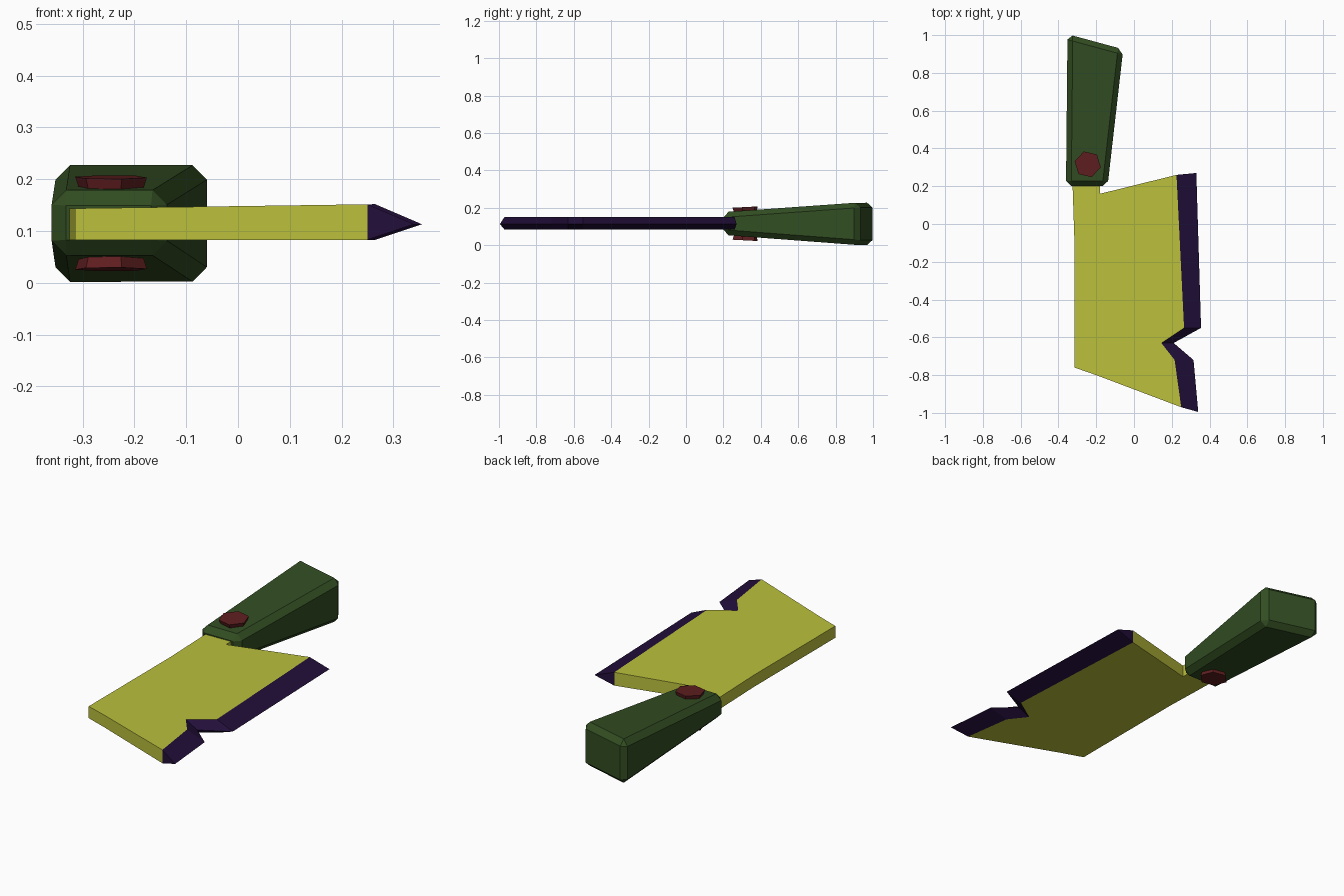
import bpy, bmesh
from math import radians
from mathutils import Matrix, Vector

cube = bpy.data.objects.get("Cube")
if cube:
    bpy.data.objects.remove(cube, do_unlink=True)


def material(name, rgb):
    mat = bpy.data.materials.new(name)
    mat.use_nodes = True
    mat.diffuse_color = (*rgb, 1)
    mat.node_tree.nodes["Principled BSDF"].inputs["Base Color"].default_value = (*rgb, 1)
    return mat


def finish(name, bm, *mats):
    bmesh.ops.recalc_face_normals(bm, faces=bm.faces)
    mesh = bpy.data.meshes.new(name)
    bm.to_mesh(mesh)
    bm.free()
    for mat in mats:
        mesh.materials.append(mat)
    obj = bpy.data.objects.new(name, mesh)
    bpy.context.collection.objects.link(obj)
    return obj


yellow = material("yellow blade", (0.50, 0.53, 0.045))
purple = material("dark purple edge", (0.016, 0.0045, 0.042))
green = material("dark green grip", (0.032, 0.075, 0.016))
red = material("dark red rivet", (0.115, 0.013, 0.014))

# Blade: flat plate with a tang, plus a ground edge following the notch
body = [(-0.18, 0.16), (-0.18, 0.34), (-0.325, 0.34), (-0.325, 0.2),
        (-0.315, -0.1), (-0.315, -0.76), (-0.2, -0.8)]
ground = [(0.25, -0.97), (0.215, -0.72), (0.145, -0.63), (0.265, -0.55), (0.225, 0.26)]
sharp = [(0.34, -0.995), (0.315, -0.72), (0.21, -0.63), (0.355, -0.55), (0.33, 0.27)]

bm = bmesh.new()
outline = body + ground
top = [bm.verts.new((x, y, 0.148 + 0.014 * x)) for x, y in outline]
low = [bm.verts.new((x, y, 0.083)) for x, y in outline]
tip = [bm.verts.new((x, y, 0.113)) for x, y in sharp]
bm.faces.new(top)
bm.faces.new(low)
first, count = len(body), len(outline)
for i in range(count):
    j = (i + 1) % count
    if first <= i < count - 1:
        k = i - first
        for side in (top, low):
            bm.faces.new((side[i], side[j], tip[k + 1], tip[k])).material_index = 1
    else:
        bm.faces.new((top[i], top[j], low[j], low[i]))
for i, k in ((first, 0), (count - 1, -1)):
    bm.faces.new((top[i], low[i], tip[k])).material_index = 1
finish("blade", bm, yellow, purple)

# Handle: tapered block with chamfered edges and a slanted butt
bm = bmesh.new()
rings = []
for z_front, z_back in ((0.055, 0.0), (0.177, 0.229)):
    rings.append([bm.verts.new(p) for p in (
        (-0.36, 0.2, z_front), (-0.14, 0.2, z_front),
        (-0.057, 0.925, z_back), (-0.352, 1.005, z_back))])
for ring in rings:
    bm.faces.new(ring)
for i in range(4):
    j = (i + 1) % 4
    bm.faces.new((rings[0][i], rings[0][j], rings[1][j], rings[1][i]))
handle = finish("handle", bm, green)
chamfer = handle.modifiers.new("chamfer", "BEVEL")
chamfer.width = 0.028
chamfer.segments = 1

# Rivets: flared hexagonal heads tilted with the handle faces
for name, sign in (("upper_rivet", 1), ("lower_rivet", -1)):
    bm = bmesh.new()
    bmesh.ops.create_cone(bm, cap_ends=True, segments=6,
                          radius1=0.06, radius2=0.071, depth=0.034)
    spin = Matrix.Rotation(radians(17), 4, "Z")
    tilt = Matrix.Rotation(radians(3), 4, "X")
    flip = Matrix.Diagonal((1, 1, sign, 1))
    place = Matrix.Translation(Vector((-0.245, 0.317, 0.115 + sign * 0.072)))
    bmesh.ops.transform(bm, matrix=place @ flip @ tilt @ spin, verts=bm.verts)
    finish(name, bm, red)
